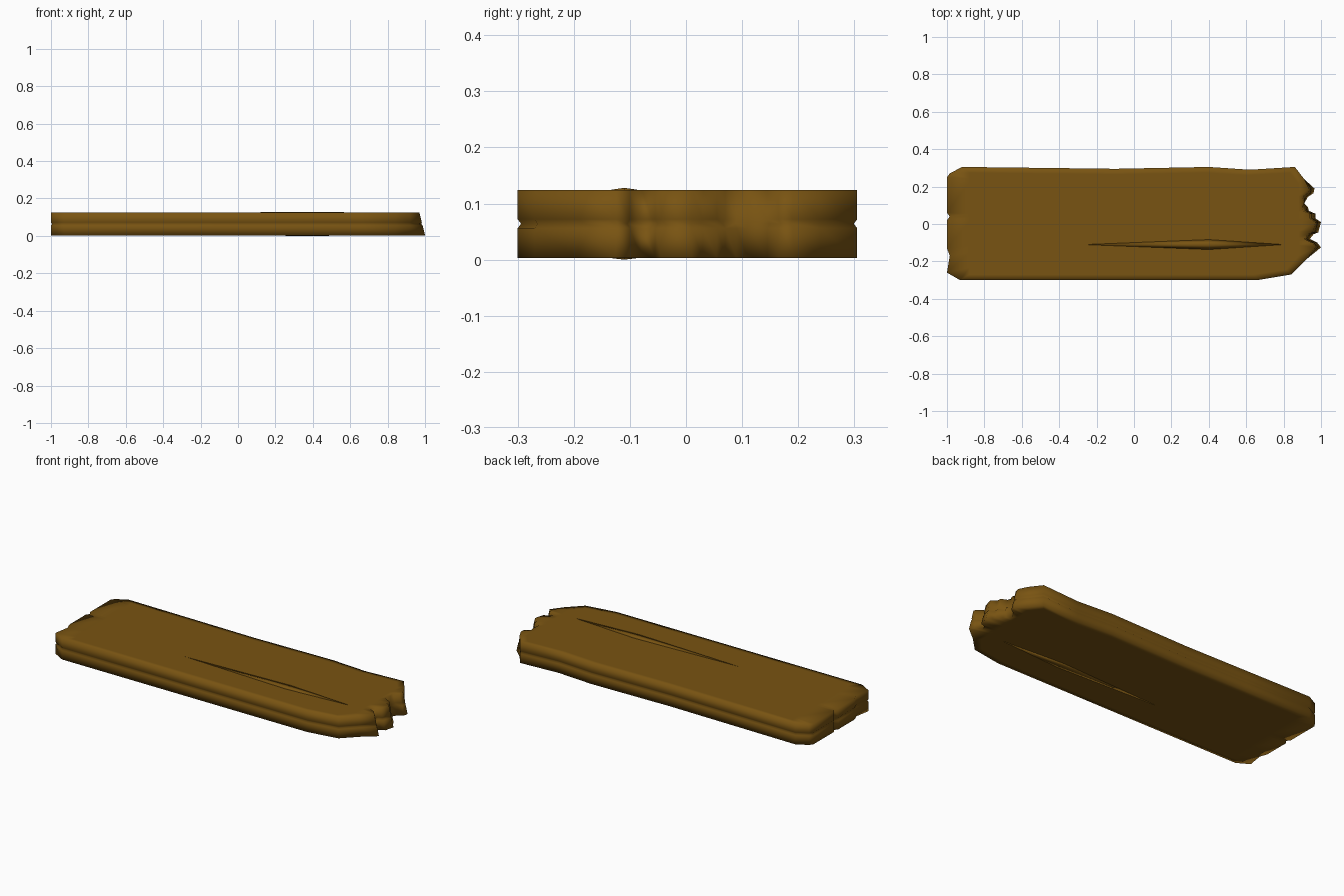
import bpy, bmesh
from mathutils import Vector

if "Cube" in bpy.data.objects:
    bpy.data.objects.remove(bpy.data.objects["Cube"])

mat = bpy.data.materials.new("wood")
mat.diffuse_color = (0.19, 0.088, 0.006, 1)
mat.use_nodes = True
mat.node_tree.nodes["Principled BSDF"].inputs["Base Color"].default_value = mat.diffuse_color

# plank outline, clockwise from the back left corner; the right end is broken
OUTLINE = [(-1, .25), (-.985, .27), (-.92, .305), (-.5, .3), (-.1, .295), (.4, .305),
           (.62, .29), (.86, .305), (.91, .24), (.965, .19), (.96, .165), (.93, .145),
           (.91, .11), (.93, .09), (.935, .07), (.97, .055), (.97, .03), (1, .01),
           (.985, -.045), (.96, -.055), (.94, -.08), (.98, -.1), (1, -.125), (.92, -.19),
           (.84, -.27), (.66, -.3), (-.1, -.3), (-.93, -.3), (-1, -.26), (-.985, -.17),
           (-1, -.13), (-1, .02), (-.985, .04), (-1, .06)]
Z0, Z1 = .003, .124


def finish(name, bm):
    bmesh.ops.recalc_face_normals(bm, faces=bm.faces)
    for f in bm.faces:
        f.smooth = True
    me = bpy.data.meshes.new(name)
    bm.to_mesh(me)
    bm.free()
    me.materials.append(mat)
    ob = bpy.data.objects.new(name, me)
    bpy.context.collection.objects.link(ob)
    return ob


def offset(i, d):
    """Outline point i moved inwards by d."""
    n = len(OUTLINE)
    a, p, b = (Vector(OUTLINE[k % n]) for k in (i - 1, i, i + 1))
    t = (b - a).normalized()
    return p + Vector((t.y, -t.x)) * d


def ring(bm, z, inset=0, cap=False):
    verts = []
    for i, (x, y) in enumerate(OUTLINE):
        if cap:
            x, y = max(-.88, min(.88, x * .97)), y * .9
        else:
            x, y = offset(i, inset)
            if x > .93:                      # broken end leans back
                x -= .03 * (z - Z0) / (Z1 - Z0)
        verts.append(bm.verts.new((x, y, z)))
    return verts


# plank: flat faces, with a shallow groove around the side
bm = bmesh.new()
rings = [ring(bm, Z0, cap=True), ring(bm, Z0), ring(bm, .056), ring(bm, .064, .006),
         ring(bm, .072), ring(bm, Z1), ring(bm, Z1, cap=True)]
for a, b in zip(rings, rings[1:]):
    for i in range(len(a)):
        j = (i + 1) % len(a)
        bm.faces.new((a[i], a[j], b[j], b[i]))
bm.faces.new(rings[0])
bm.faces.new(rings[-1])
finish("plank", bm)


# raised grain: a low sliver along the top and the underside
def grain(name, z, h):
    bm = bmesh.new()
    ends = [bm.verts.new((x, -.11, z)) for x in (-.35, .85)]
    sides = [bm.verts.new((.4, -.11 + s * .03, z)) for s in (-1, 1)]
    peak = bm.verts.new((.4, -.11, z + h))
    loop = [ends[0], sides[0], ends[1], sides[1]]
    for i in range(4):
        bm.faces.new((loop[i], loop[(i + 1) % 4], peak))
    bm.faces.new(loop)
    finish(name, bm)


grain("top_grain", Z1 - .0005, .0045)
grain("underside_grain", Z0 + .0005, -.0035)
